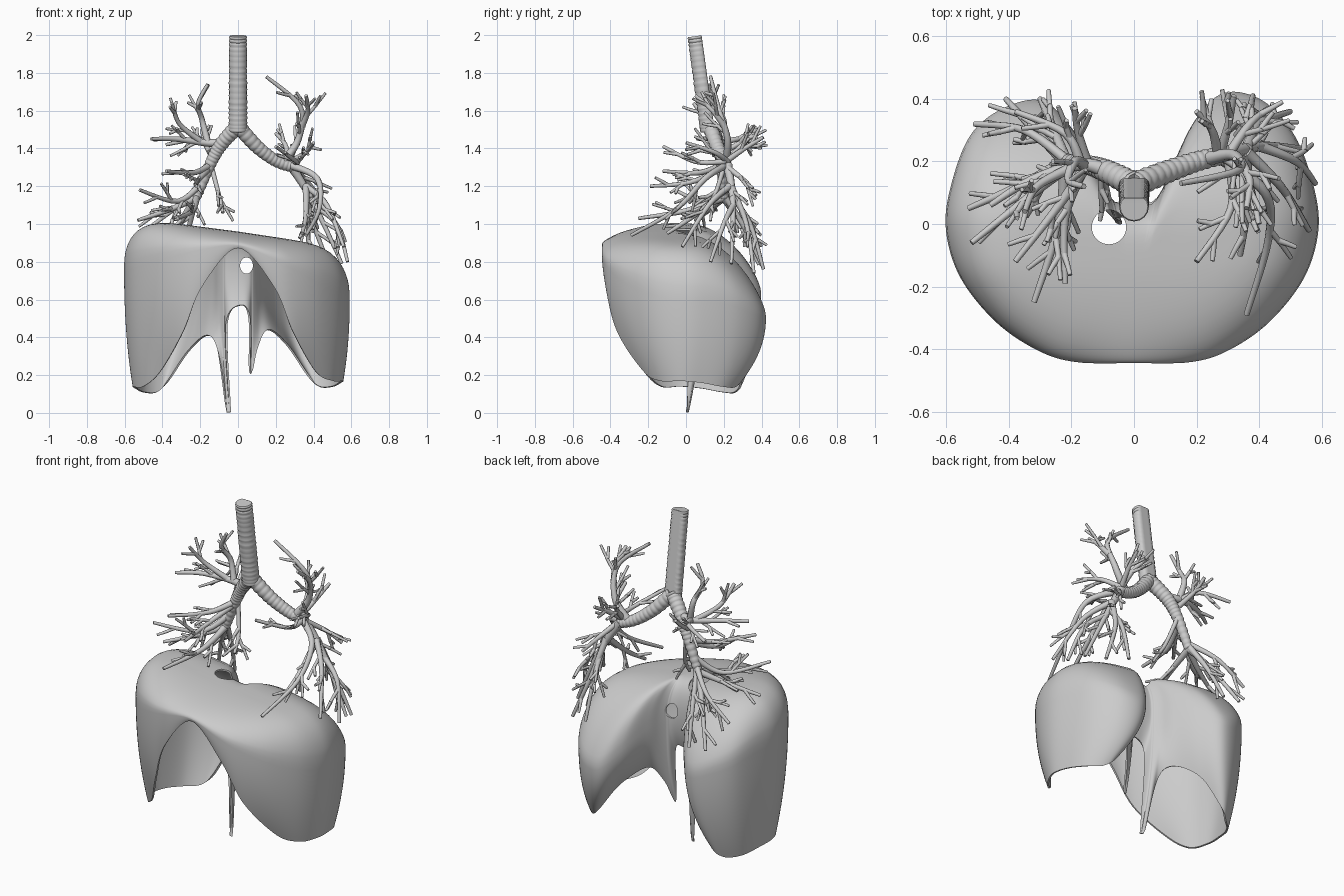
import bpy, bmesh, math, random
from mathutils import Vector

if "Cube" in bpy.data.objects:
    bpy.data.objects.remove(bpy.data.objects["Cube"])

random.seed(11)


def spline(pts, n, closed=False):
    """Catmull-Rom through points of any dimension."""
    m, out = len(pts), []
    for i in range(m if closed else m - 1):
        q = [pts[j % m] if closed else pts[min(max(j, 0), m - 1)] for j in range(i - 1, i + 3)]
        for k in range(n):
            t = k / n
            out.append([0.5 * (2 * b + (c - a) * t + (2 * a - 5 * b + 4 * c - d) * t * t
                               + (3 * b - a - 3 * c + d) * t ** 3) for a, b, c, d in zip(*q)])
    return out if closed else out + [list(pts[-1])]


def bake(ob):
    """Replace an object by its evaluated mesh, smooth shaded."""
    bpy.context.view_layer.update()
    me = bpy.data.meshes.new_from_object(ob.evaluated_get(bpy.context.evaluated_depsgraph_get()))
    name = ob.name
    bpy.data.objects.remove(ob)
    new = bpy.data.objects.new(name, me)
    bpy.context.collection.objects.link(new)
    bpy.ops.object.select_all(action='DESELECT')
    new.select_set(True)
    bpy.context.view_layer.objects.active = new
    bpy.ops.object.shade_smooth_by_angle(angle=math.radians(50))
    return new


def tubes(name, paths, res=2):
    """paths: list of [(x, y, z, radius), ...] made into round tubes."""
    cu = bpy.data.curves.new(name, 'CURVE')
    cu.dimensions = '3D'
    cu.bevel_depth, cu.bevel_resolution, cu.use_fill_caps = 1.0, res, True
    for path in paths:
        sp = cu.splines.new('POLY')
        sp.points.add(len(path) - 1)
        for p, (x, y, z, r) in zip(sp.points, path):
            p.co, p.radius = (x, y, z, 1), r
    ob = bpy.data.objects.new(name, cu)
    bpy.context.collection.objects.link(ob)
    return bake(ob)


def ringed(pts, r0, r1, rings):
    """Path whose radius swells at each cartilage ring."""
    raw = spline(pts, 60)
    n = rings * 6
    out = []
    for i in range(n + 1):
        f = i / n
        p = raw[round(f * (len(raw) - 1))]
        out.append((*p, (r0 + (r1 - r0) * f) * (0.94 + 0.09 * abs(math.sin(math.pi * rings * f)))))
    return out


def branch(pts, r0, r1=0.009, twigs=3, length=0.2):
    """Tapered path plus side twigs, recursively."""
    path = spline(pts, 6)
    n = len(path) - 1
    paths = [[(*p, r0 + (r1 - r0) * (i / n) ** 0.8) for i, p in enumerate(path)]]
    flip = random.choice((-1, 1))
    for k in range(twigs):
        i = min(n - 1, int(n * (0.4 + 0.5 * (k + 0.5 * random.random()) / twigs)))
        p, q = Vector(path[i]), Vector(path[i + 1])
        d = (q - p).normalized()
        side = d.cross(Vector([random.uniform(-1, 1) for _ in range(3)])).normalized()
        if k and side.dot(last) > 0:     # neighbouring twigs leave on opposite sides
            side = -side
        last = side
        ln = length * random.uniform(0.6, 1.0) * (1 - 0.15 * k)
        a = p + (d * 0.65 + side * 0.5) * ln * 0.5
        b = a + (d * 0.75 + side * 0.5) * ln * 0.5
        b.x = max(-.57, min(.57, b.x))
        b.y = min(.43, b.y)
        paths += branch([p, a, b], 0.011, 0.007, 1 if twigs > 2 and k < 2 else 0, ln * 0.5)
    return paths


# Diaphragm, one half: wall x, y, shoulder drop, then rim x, y, z (back notch round to front)
half = [
    (.015, .06, .20, .015, .03, .57), (.055, .065, .20, .060, .02, .50),
    (.07, .075, .20, .062, .005, .235), (.08, .085, .20, .078, .01, .23),
    (.10, .12, .20, .105, .06, .35), (.13, .19, .18, .16, .13, .44),
    (.20, .33, .15, .26, .25, .36), (.29, .415, .12, .37, .29, .20),
    (.41, .39, .12, .43, .26, .14), (.51, .28, .17, .50, .19, .14),
    (.57, .12, .23, .54, .08, .16), (.585, -.02, .25, .55, -.03, .17),
    (.54, -.17, .22, .50, -.13, .17), (.43, -.31, .16, .41, -.22, .22),
    (.30, -.40, .10, .29, -.36, .43), (.18, -.437, .06, .19, -.42, .67),
    (0, -.44, .025, 0, -.435, .875)]
other = []
for i in range(15, 0, -1):
    x, y, d, rx, ry, rz = half[i]
    if i in (2, 3):                      # the long crus reaches the floor
        rz, rx = 0.0, rx - 0.02
    y = y - 0.025 if y > 0.3 else y
    other.append((-x * 1.02, y, d, -rx, ry, rz if rz < 0.01 else rz - 0.03 * (y > 0 or rz < .2)))
cols = spline(half + other, 8, True)


def dome(x, y):
    return 0.955 - (0.15 if x > 0 else 0.13) * x - 1.6 * max(0, y) ** 2 - 0.35 * min(0, y + 0.1) ** 2


bm = bmesh.new()
rings = []
caps = [0.05, .15, .3, .45, .58, .68, .76, .83, .88, .92, .95, .975, .99, 1]
for s in caps:
    ring = []
    for x, y, d, *_ in cols:
        px, py = x * (0.3 + 0.7 * s), -0.12 + s * (y + 0.12)
        ring.append(bm.verts.new((px, py, dome(px, py) - d * (1 - math.sqrt(1 - s ** 4.5)))))
    rings.append(ring)
for k in range(1, 17):
    t = k / 16
    ring = []
    for x, y, d, rx, ry, rz in cols:
        z0 = dome(x, y) - d
        ring.append(bm.verts.new((x + (rx - x) * t ** 2.3, y + (ry - y) * t ** 2.2,
                                  z0 + (max(rz, 0.003) - z0) * t)))
    rings.append(ring)
bm.faces.new(rings[0])
n = len(cols)
for a, b in zip(rings, rings[1:]):
    for i in range(n):
        bm.faces.new((a[i], b[i], b[(i + 1) % n], a[(i + 1) % n]))
bmesh.ops.recalc_face_normals(bm, faces=bm.faces)
me = bpy.data.meshes.new("diaphragm")
bm.to_mesh(me)
bm.free()
dia = bpy.data.objects.new("diaphragm", me)
bpy.context.collection.objects.link(dia)
sol = dia.modifiers.new("thickness", 'SOLIDIFY')
sol.thickness, sol.offset = 0.01, 0

# Openings for the great vein (vertical) and the gullet (front to back)
cutters = []
for name, loc, rot, scale in (("vein_cutter", (-.08, -.01, .95), 0, (.055, .055, .15)),
                              ("gullet_cutter", (.045, .10, .78), math.pi / 2, (.034, .043, .10))):
    bpy.ops.mesh.primitive_cylinder_add(vertices=32, radius=1, depth=2, location=loc, rotation=(rot, 0, 0))
    c = bpy.context.object
    c.name, c.scale, c.hide_render = name, scale, True
    mod = dia.modifiers.new(name, 'BOOLEAN')
    mod.operation, mod.solver, mod.object = 'DIFFERENCE', 'EXACT', c
    cutters.append(c)
bake(dia)
for c in cutters:
    bpy.data.objects.remove(c)

# Windpipe: ringed in front, flattened behind
top, low = Vector((0, .055, 1.995)), Vector((0, .125, 1.49))
pipe = tubes("windpipe", [ringed([top, low], .047, .049, 19)], 6)
for v in pipe.data.vertices:
    f = (top.z - v.co.z) / (top.z - low.z)
    axis_y = top.y + (low.y - top.y) * f
    v.co.y = min(v.co.y, axis_y + 0.028)
    v.co.z = min(v.co.z, 2.0)

# Main bronchi
tubes("main_bronchi", [
    ringed([(0, .125, 1.52), (-.09, .17, 1.42), (-.15, .19, 1.31), (-.22, .2, 1.14)], .043, .024, 18),
    ringed([(0, .125, 1.52), (.1, .165, 1.41), (.2, .2, 1.335), (.29, .22, 1.3)], .041, .028, 15)], 4)

# Bronchial trees: start radius and path of every limb
tree_a = [
    (.027, (-.08, .165, 1.43), (-.17, .19, 1.43), (-.33, .14, 1.45), (-.46, .06, 1.45)),
    (.020, (-.16, .19, 1.43), (-.19, .20, 1.55), (-.21, .14, 1.64), (-.16, .12, 1.74)),
    (.018, (-.20, .18, 1.44), (-.31, .12, 1.53), (-.35, .04, 1.64)),
    (.018, (-.17, .19, 1.43), (-.22, .29, 1.45), (-.38, .36, 1.42)),
    (.016, (-.15, .20, 1.38), (-.18, .30, 1.44), (-.19, .37, 1.50)),
    (.020, (-.15, .19, 1.31), (-.24, .06, 1.27), (-.38, -.12, 1.28)),
    (.018, (-.16, .18, 1.29), (-.22, .02, 1.22), (-.22, -.19, 1.20)),
    (.020, (-.19, .20, 1.22), (-.32, .10, 1.12), (-.52, -.06, 1.18)),
    (.021, (-.22, .20, 1.14), (-.24, .00, 1.07), (-.32, -.25, 1.03)),
    (.022, (-.22, .20, 1.14), (-.35, .13, 1.08), (-.53, .05, 1.02)),
    (.022, (-.22, .20, 1.14), (-.31, .29, 1.00), (-.41, .40, .79)),
    (.018, (-.21, .20, 1.17), (-.35, .30, 1.07), (-.51, .32, .95)),
    (.019, (-.22, .21, 1.14), (-.26, .31, .98), (-.30, .40, .78)),
    (.014, (-.14, .20, 1.30), (-.10, .15, 1.15), (-.08, .08, 1.06))]
tree_b = [
    (.024, (.24, .21, 1.33), (.32, .22, 1.45), (.33, .17, 1.62), (.15, .13, 1.78)),
    (.018, (.34, .20, 1.52), (.37, .14, 1.60), (.36, .05, 1.68)),
    (.018, (.27, .21, 1.33), (.25, .30, 1.42), (.20, .36, 1.48)),
    (.018, (.27, .21, 1.33), (.30, .31, 1.40), (.32, .41, 1.46)),
    (.018, (.28, .22, 1.33), (.36, .15, 1.38), (.40, .00, 1.43)),
    (.016, (.30, .21, 1.33), (.31, .05, 1.33), (.20, -.12, 1.41)),
    (.028, (.28, .22, 1.31), (.35, .24, 1.20), (.43, .25, 1.05), (.55, .24, .79)),
    (.021, (.28, .21, 1.31), (.42, .10, 1.24), (.43, -.05, 1.08), (.36, -.29, .94)),
    (.020, (.36, .23, 1.20), (.36, .05, 1.05), (.34, -.10, .95)),
    (.020, (.36, .23, 1.20), (.47, .12, 1.10), (.56, -.02, .88)),
    (.018, (.40, .25, 1.10), (.52, .20, 1.00), (.58, .13, .80)),
    (.020, (.36, .24, 1.20), (.40, .32, 1.00), (.50, .36, .74)),
    (.018, (.38, .24, 1.15), (.37, .34, 1.00), (.38, .41, .76)),
    (.017, (.30, .22, 1.30), (.37, .32, 1.22), (.43, .37, 1.15))]
for name, tree in (("right_lung_bronchi", tree_a), ("left_lung_bronchi", tree_b)):
    tubes(name, [p for r, *pts in tree for p in branch(pts, r)])
